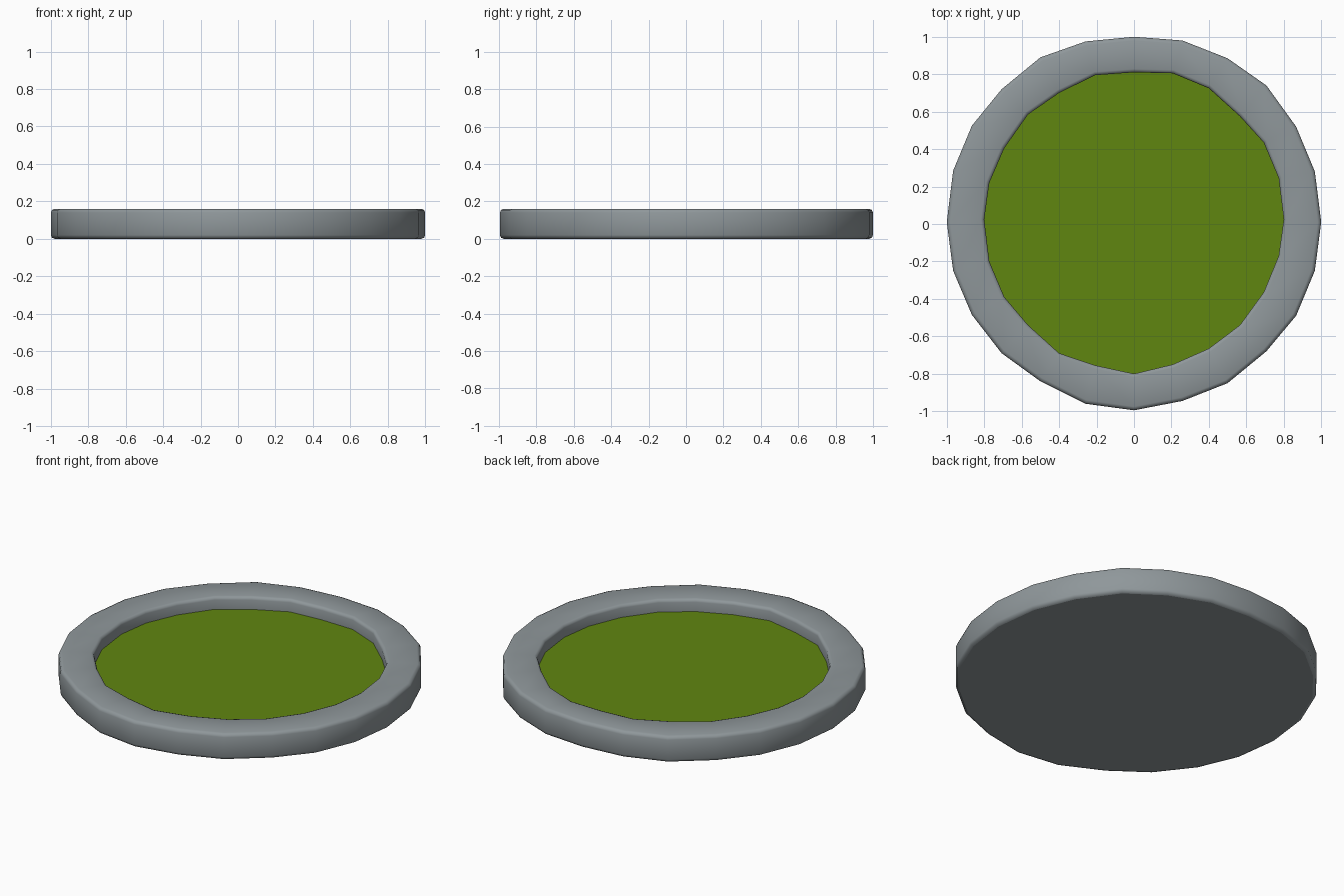
import bpy, bmesh, math
from mathutils import Vector

if "Cube" in bpy.data.objects:
    bpy.data.objects.remove(bpy.data.objects["Cube"])

# Hand-cut 24-sided outlines: x follows the circle, y wobbles (clockwise from the back)
OUTER_Y = [1.0, .98, .885, .74, .52, .28, .01, -.25, -.49, -.68, -.85, -.945,
           -.995, -.96, -.84, -.69, -.485, -.25, .01, .285, .525, .72, .89, .975]
INNER_Y = [.81, .805, .725, .575, .435, .245, .025, -.17, -.365, -.54, -.665, -.75,
           -.80, -.755, -.69, -.54, -.39, -.20, .025, .22, .405, .585, .70, .795]


def outline(radius, ys):
    n = len(ys)
    return [Vector((radius * math.sin(2 * math.pi * i / n), y)) for i, y in enumerate(ys)]


def offset(points, d):
    return [p + p.normalized() * d for p in points]


def material(name, rgb):
    m = bpy.data.materials.new(name)
    m.diffuse_color = (*rgb, 1)
    m.use_nodes = True
    m.node_tree.nodes["Principled BSDF"].inputs["Base Color"].default_value = m.diffuse_color
    return m


def make_object(name, bm, mat):
    me = bpy.data.meshes.new(name)
    bm.to_mesh(me)
    bm.free()
    me.materials.append(mat)
    ob = bpy.data.objects.new(name, me)
    bpy.context.collection.objects.link(ob)
    return ob


def add_ring(bm, points, z):
    return [bm.verts.new((p.x, p.y, z)) for p in points]


stone = material("grey stone", (.275, .31, .325))
grass = material("grass green", (.118, .24, .005))
outer = outline(1.0, OUTER_Y)
inner = outline(0.8, INNER_Y)
GRASS_Z = 0.085

# Stone rim: rounded section swept from the underside over to the inner wall
section = [(outer, -.02, 0), (outer, -.006, .006), (outer, 0, .02),
           (outer, 0, .14), (outer, -.006, .154), (outer, -.02, .16),
           (inner, .018, .16), (inner, .005, .155), (inner, 0, .142),
           (inner, 0, GRASS_Z)]
bm = bmesh.new()
rings = [add_ring(bm, offset(pts, d), z) for pts, d, z in section]
for a, b in zip(rings, rings[1:]):
    for i in range(len(a)):
        j = (i + 1) % len(a)
        bm.faces.new((a[i], b[i], b[j], a[j])).smooth = True
base = bm.faces.new(rings[0])
bmesh.ops.recalc_face_normals(bm, faces=bm.faces)
if base.normal.z > 0:
    bmesh.ops.reverse_faces(bm, faces=bm.faces)
rim = make_object("stone_rim", bm, stone)
bpy.context.view_layer.objects.active = rim
rim.select_set(True)
bpy.ops.object.shade_smooth_by_angle(angle=math.radians(60))
# Keep the underside flat
for p in rim.data.polygons:
    if p.normal.z < -.99:
        p.use_smooth = False

# Grass bed inside the rim
bm = bmesh.new()
face = bm.faces.new(add_ring(bm, inner, GRASS_Z))
face.normal_update()
if face.normal.z < 0:
    face.normal_flip()
make_object("grass_bed", bm, grass)
